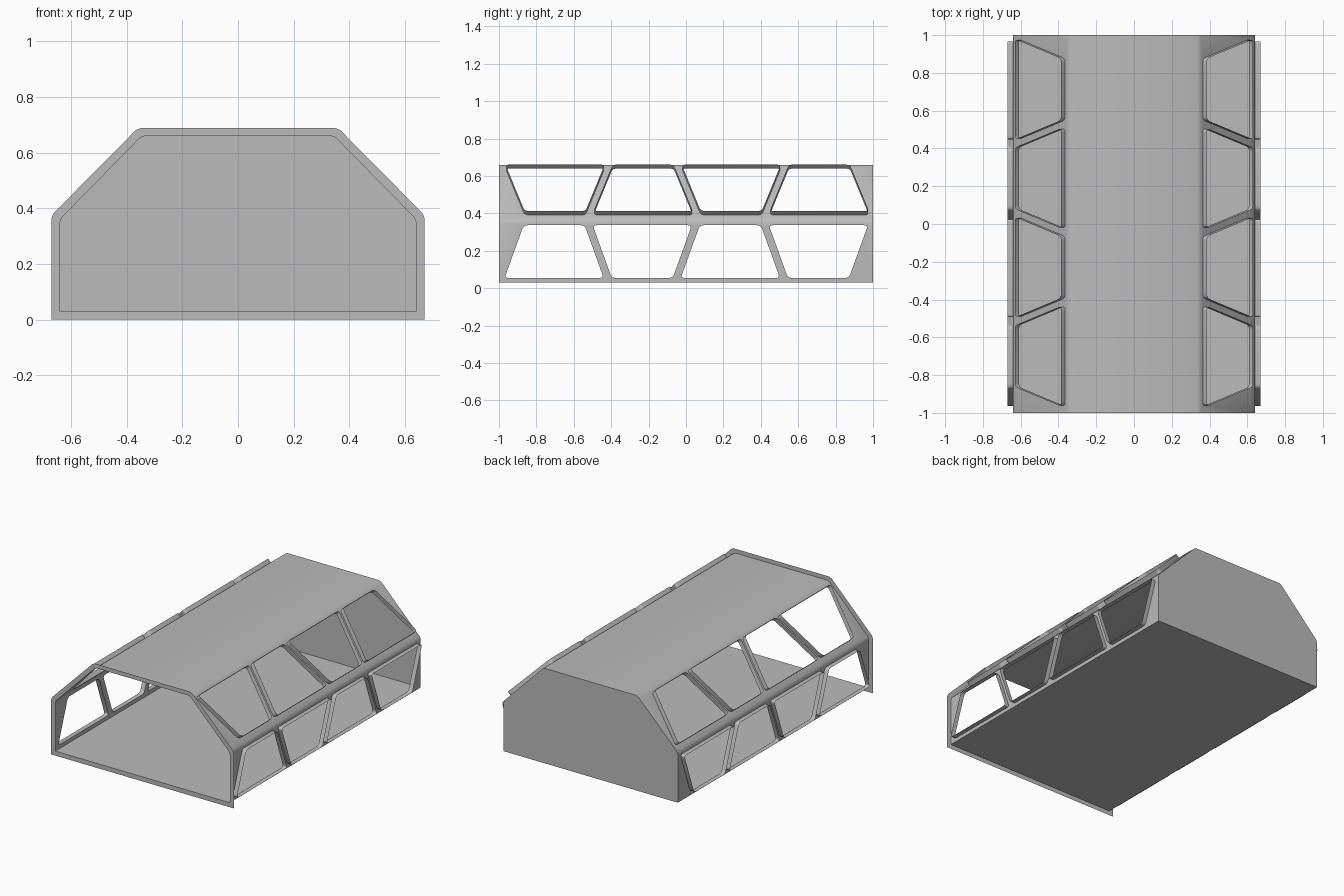
import bpy, bmesh, math
from mathutils import Vector

cube = bpy.data.objects.get("Cube")
if cube:
    bpy.data.objects.remove(cube, do_unlink=True)

# One grey paint
grey = bpy.data.materials.new("light_grey")
grey.use_nodes = True
COLOUR = (0.5, 0.5, 0.5, 1)
grey.diffuse_color = COLOUR
grey.node_tree.nodes["Principled BSDF"].inputs["Base Color"].default_value = COLOUR

FRONT, BACK, DEPTH = -1.0, 1.0, 0.03


def soften(prev, corner, following, size=0.01):
    """Replace a corner by a tiny chamfer."""
    return [corner + (prev - corner).normalized() * size,
            corner + (following - corner).normalized() * size]


def half_profile(sill, wall, eave):
    """Right half of the hull section, from floor centre to roof centre."""
    start, top = Vector((0, sill[1])), Vector((0, eave[1]))
    s, w, e = Vector(sill), Vector(wall), Vector(eave)
    return [start, s] + soften(s, w, e) + soften(w, e, top) + [top]


def at(p, y):
    return Vector((p.x, y, p.y))


def rounded(points, radius=0.022, steps=4):
    """Round the corners of a closed loop."""
    out = []
    for i, c in enumerate(points):
        a = c + (points[i - 1] - c).normalized() * radius
        b = c + (points[(i + 1) % len(points)] - c).normalized() * radius
        for k in range(steps + 1):
            t = k / steps
            out.append(a * (1 - t) ** 2 + c * 2 * t * (1 - t) + b * t * t)
    return out


def window_loops(p, q, low, high, first, wide_at_top):
    """Row of four alternating trapezoid openings on the panel from p to q."""
    loops = []
    for i in range(4):
        mid = first + 0.471 * i
        wide, narrow = 0.265, 0.163
        top, bottom = (wide, narrow) if wide_at_top == (i % 2 == 0) else (narrow, wide)
        lo = p.lerp(q, (low - p.y) / (q.y - p.y))
        hi = p.lerp(q, (high - p.y) / (q.y - p.y))
        loops.append(rounded([at(lo, mid - bottom), at(lo, mid + bottom),
                              at(hi, mid + top), at(hi, mid - top)]))
    return loops


def finish(bm, name):
    mesh = bpy.data.meshes.new(name)
    bm.to_mesh(mesh)
    bm.free()
    obj = bpy.data.objects.new(name, mesh)
    bpy.context.collection.objects.link(obj)
    mesh.materials.append(grey)
    mirror = obj.modifiers.new("mirror", 'MIRROR')
    mirror.use_axis[0] = True
    bpy.ops.object.select_all(action='DESELECT')
    obj.select_set(True)
    bpy.context.view_layer.objects.active = obj
    bpy.ops.object.shade_smooth_by_angle(angle=math.radians(40))


inner = half_profile((0.64, 0.03), (0.64, 0.36), (0.345, 0.66))
outer = half_profile((0.67, 0.0), (0.67, 0.375), (0.36, 0.688))

# Window rows, keyed by the profile segment that carries them
rows = {
    1: window_loops(inner[1], inner[2], 0.055, 0.337, -0.705, False),
    3: window_loops(inner[3], inner[4], 0.392, 0.64, -0.7, True),
}

# Hull: floor, pierced sides, roof and closed back
bm = bmesh.new()
for i, (p, q) in enumerate(zip(inner, inner[1:])):
    border = [at(p, FRONT), at(p, BACK), at(q, BACK), at(q, FRONT)]
    if i not in rows:
        face = bm.faces.new([bm.verts.new(v) for v in border])
        face.normal_update()
        continue
    edges = []
    for loop in [border] + rows[i]:
        vs = [bm.verts.new(v) for v in loop]
        edges += [bm.edges.new((vs[k - 1], vs[k])) for k in range(len(vs))]
    normal = Vector((q.y - p.y, 0, p.x - q.x)).normalized()
    bmesh.ops.triangle_fill(bm, edges=edges, use_beauty=True, normal=normal)
bm.faces.new([bm.verts.new(at(p, BACK)) for p in inner])
bmesh.ops.remove_doubles(bm, verts=bm.verts, dist=0.0005)
# Turn every face away from the middle of the cabin
centre = Vector((0, 0, 0.3))
bm.normal_update()
for f in bm.faces:
    if f.normal.dot(f.calc_center_median() - centre) < 0:
        f.normal_flip()
finish(bm, "hull")

# Flat lip around the open front
bm = bmesh.new()
a = [bm.verts.new(at(p, FRONT)) for p in inner]
b = [bm.verts.new(at(p, FRONT)) for p in outer]
for k in range(len(a) - 1):
    f = bm.faces.new((a[k], b[k], b[k + 1], a[k + 1]))
    f.normal_update()
    if f.normal.y > 0:
        f.normal_flip()
finish(bm, "front_lip")

# Rims standing out around each window
bm = bmesh.new()
for i, loops in rows.items():
    p, q = inner[i], inner[i + 1]
    out = Vector((q.y - p.y, 0, p.x - q.x)).normalized() * DEPTH
    for loop in loops:
        base = [bm.verts.new(v) for v in loop]
        edge = [bm.verts.new(v + out) for v in loop]
        mid = sum(loop, Vector()) / len(loop)
        for k in range(len(loop)):
            f = bm.faces.new((base[k - 1], base[k], edge[k], edge[k - 1]))
            f.normal_update()
            if f.normal.dot(mid - f.calc_center_median()) < 0:
                f.normal_flip()
finish(bm, "window_rims")
